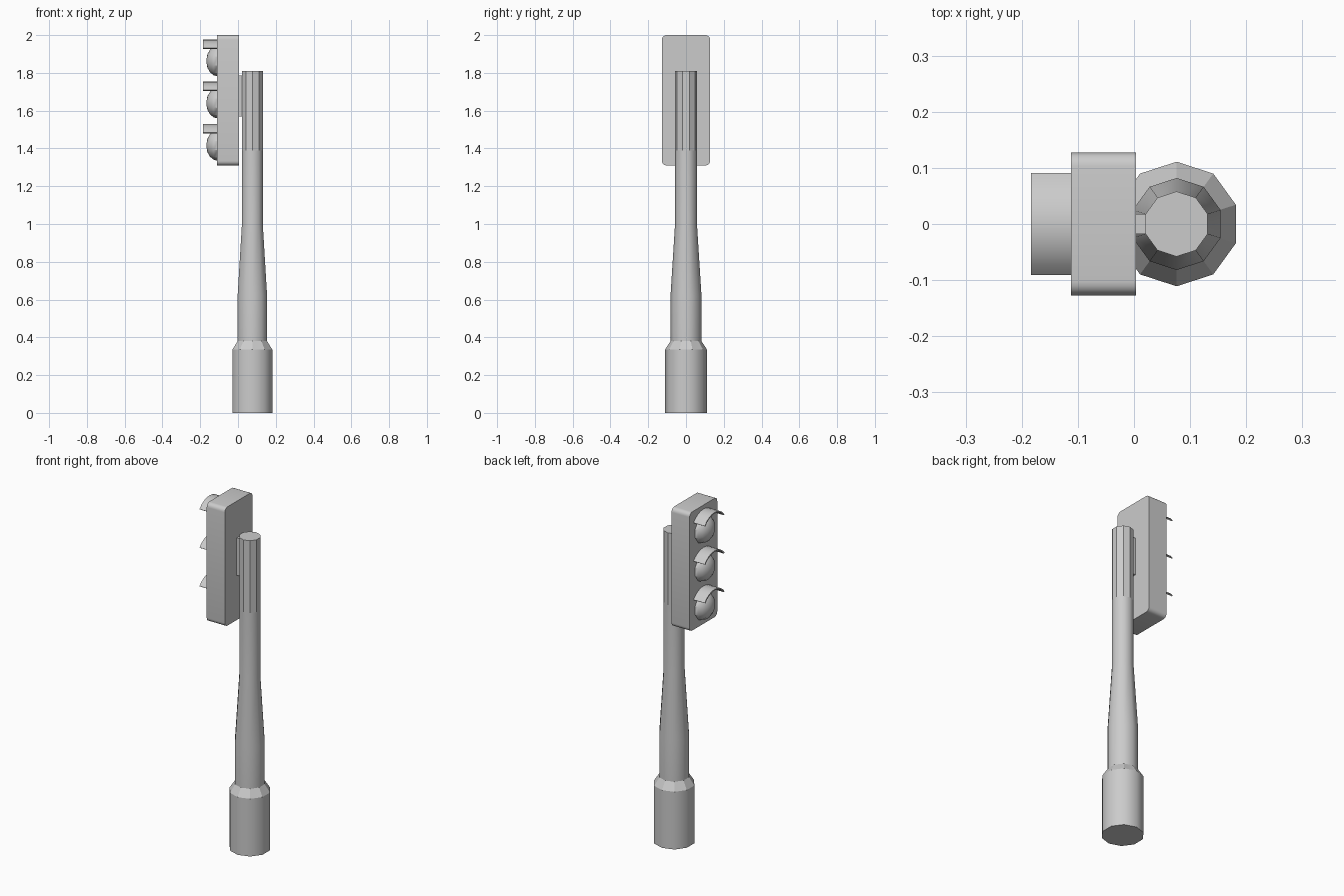
import bpy, bmesh, math
from mathutils import Vector

if "Cube" in bpy.data.objects:
    bpy.data.objects.remove(bpy.data.objects["Cube"])

POLE_X = 0.076


def make_object(name, bm, smooth=None):
    bmesh.ops.recalc_face_normals(bm, faces=bm.faces)
    mesh = bpy.data.meshes.new(name)
    bm.to_mesh(mesh)
    bm.free()
    ob = bpy.data.objects.new(name, mesh)
    bpy.context.collection.objects.link(ob)
    if smooth is not None:
        bpy.ops.object.select_all(action='DESELECT')
        ob.select_set(True)
        bpy.context.view_layer.objects.active = ob
        bpy.ops.object.shade_smooth_by_angle(angle=math.radians(smooth))
    return ob


def lathe(name, profile, sides, place, start=0.0, smooth=None):
    """Loft rings of (radius, height); place maps (u, v, height) to a point."""
    bm = bmesh.new()
    rings = []
    for r, h in profile:
        angles = [start + 2 * math.pi * i / sides for i in range(sides)]
        rings.append([bm.verts.new(place(r * math.cos(a), r * math.sin(a), h)) for a in angles])
    for a, b in zip(rings, rings[1:]):
        for i in range(sides):
            j = (i + 1) % sides
            bm.faces.new((a[i], a[j], b[j], b[i]))
    bm.faces.new(rings[0])
    bm.faces.new(rings[-1])
    return make_object(name, bm, smooth)


def extrude_x(name, outline, x0, x1, smooth=None):
    """Extrude a closed (y, z) outline along x."""
    bm = bmesh.new()
    face = bm.faces.new([bm.verts.new((x0, y, z)) for y, z in outline])
    res = bmesh.ops.extrude_face_region(bm, geom=[face])
    moved = [v for v in res['geom'] if isinstance(v, bmesh.types.BMVert)]
    bmesh.ops.translate(bm, verts=moved, vec=Vector((x1 - x0, 0, 0)))
    return make_object(name, bm, smooth)


# Ten-sided pole with wide foot, collar and taper
pole = lathe("pole", [(0.111, 0), (0.111, 0.335), (0.082, 0.38), (0.082, 0.62),
                      (0.058, 1.0), (0.058, 1.39), (0.058, 1.81)],
             10, lambda u, v, h: (POLE_X + u, v, h), math.radians(18), 40)
# Collar and upper section stay faceted
for p in pole.data.polygons:
    if p.center.z > 1.4 or 0.34 < p.center.z < 0.375:
        p.use_smooth = False

# Signal housing, rounded in the yz plane
outline = []
R = 0.024
for k, (sy, sz) in enumerate([(1, 1), (-1, 1), (-1, -1), (1, -1)]):
    cy, cz = sy * (0.127 - R), 1.655 + sz * (0.345 - R)
    for i in range(6):
        a = math.radians(90 * k + 18 * i)
        outline.append((cy + R * math.cos(a), cz + R * math.sin(a)))
extrude_x("signal_housing", outline, -0.112, 0.004, 30)

# Bracket joining housing and pole
extrude_x("mounting_bracket", [(-0.018, 1.57), (0.018, 1.57), (0.018, 1.787), (-0.018, 1.787)],
          0.0, 0.035)

# Lenses with arched visors
for name, z in (("top", 1.863), ("middle", 1.64), ("bottom", 1.416)):
    lathe(name + "_lens", [(0.081, 0.108), (0.076, 0.128), (0.06, 0.148), (0.036, 0.162), (0.008, 0.167)],
          10, lambda u, v, h: (-h, u, z + v), math.radians(18), 30)
    arc = [math.radians(90 + t) for t in (-53, -40, -26.5, -13, 0, 13, 26.5, 40, 53)]
    visor = [(0.114 * math.cos(a), z + 0.114 * math.sin(a)) for a in arc]
    visor += [(0.107 * math.cos(a), z + 0.107 * math.sin(a)) for a in reversed(arc)]
    extrude_x(name + "_visor", visor, -0.184, -0.11, 30)
